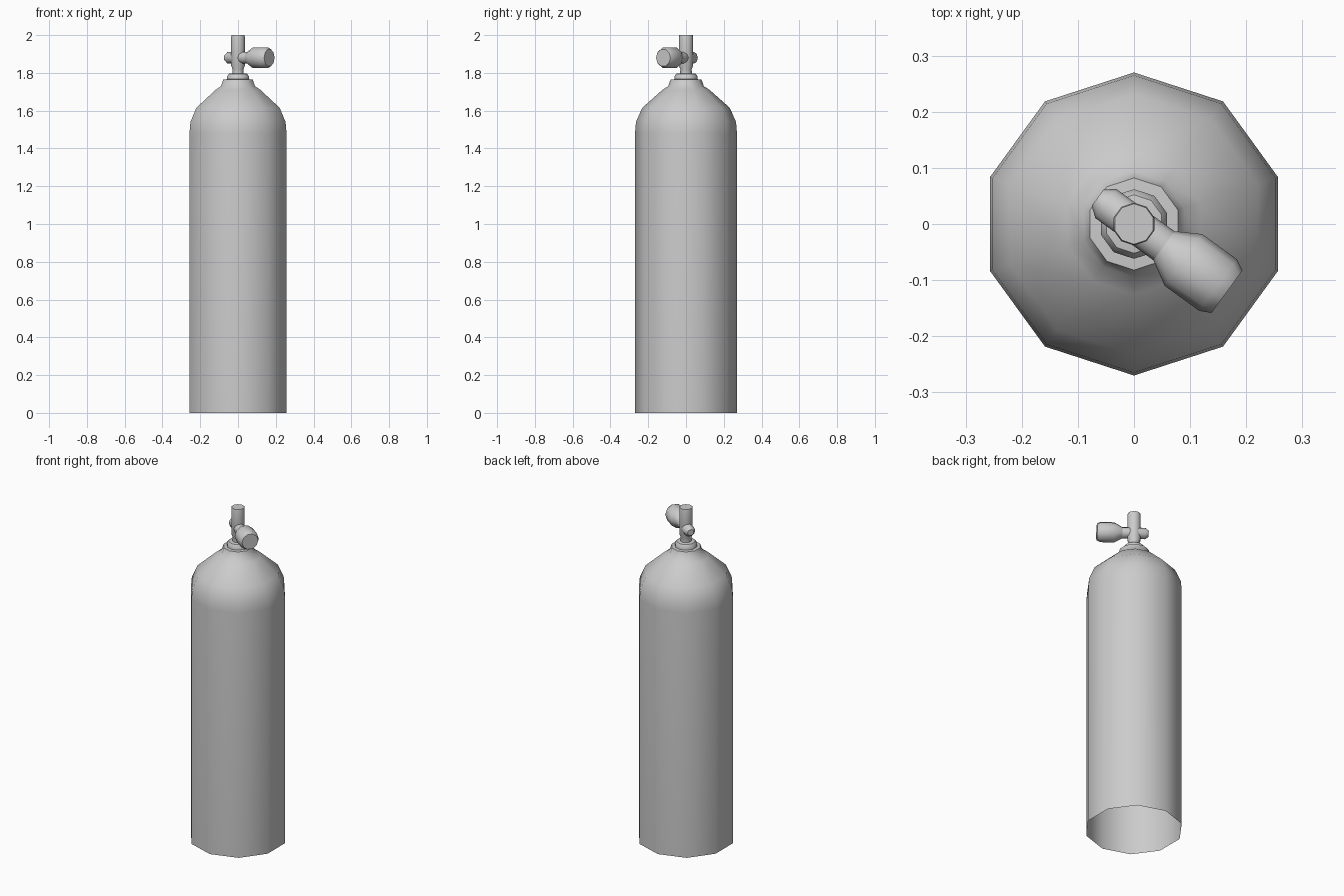
import bpy, bmesh, math
from mathutils import Matrix, Vector

if "Cube" in bpy.data.objects:
    bpy.data.objects.remove(bpy.data.objects["Cube"])

SIDES = 10


def lathe(name, profile, matrix=Matrix(), start=math.pi / 2, cap_start=True, cap_end=True, smooth=40):
    """Revolve (radius, height) points about local z."""
    bm = bmesh.new()
    rings = []
    for r, h in profile:
        ring = []
        for i in range(SIDES):
            a = start + 2 * math.pi * i / SIDES
            ring.append(bm.verts.new(matrix @ Vector((r * math.cos(a), r * math.sin(a), h))))
        rings.append(ring)
    for low, high in zip(rings, rings[1:]):
        for i in range(SIDES):
            j = (i + 1) % SIDES
            bm.faces.new((low[i], low[j], high[j], high[i]))
    if cap_start:
        bm.faces.new(rings[0][::-1])
    if cap_end:
        bm.faces.new(rings[-1])
    mesh = bpy.data.meshes.new(name)
    bm.to_mesh(mesh)
    bm.free()
    obj = bpy.data.objects.new(name, mesh)
    bpy.context.collection.objects.link(obj)
    bpy.ops.object.select_all(action='DESELECT')
    obj.select_set(True)
    bpy.context.view_layer.objects.active = obj
    bpy.ops.object.shade_smooth_by_angle(angle=math.radians(smooth))
    return obj


# Tank shell with domed shoulder, collar and open bottom
lathe("tank_body", [(0.27, 0), (0.27, 1.48), (0.265, 1.54), (0.232, 1.615),
                    (0.125, 1.71), (0.094, 1.73), (0.082, 1.765), (0.055, 1.767)],
      cap_start=False)

# Stepped neck ring under the valve
lathe("neck_ring", [(0.062, 1.762), (0.062, 1.78), (0.052, 1.795), (0.033, 1.798)])

# Upright valve stem
lathe("valve_stem", [(0.032, 1.79), (0.03, 1.82), (0.038, 1.838),
                     (0.038, 1.99), (0.036, 2.0)])

# Cross pipe and knob share an axis pointing front right
direction = Vector((math.cos(math.radians(-36)), math.sin(math.radians(-36)), 0))
side = Vector((0, 0, 1)).cross(direction)
axis = Matrix((side, direction.cross(side), direction)).transposed().to_4x4()
axis.translation = (0, 0, 1.88)

lathe("cross_pipe", [(0.018, -0.08), (0.032, -0.062), (0.032, 0.07)], axis, start=0)
lathe("valve_knob", [(0.032, 0.066), (0.057, 0.109), (0.057, 0.185), (0.047, 0.205)], axis, start=0)
